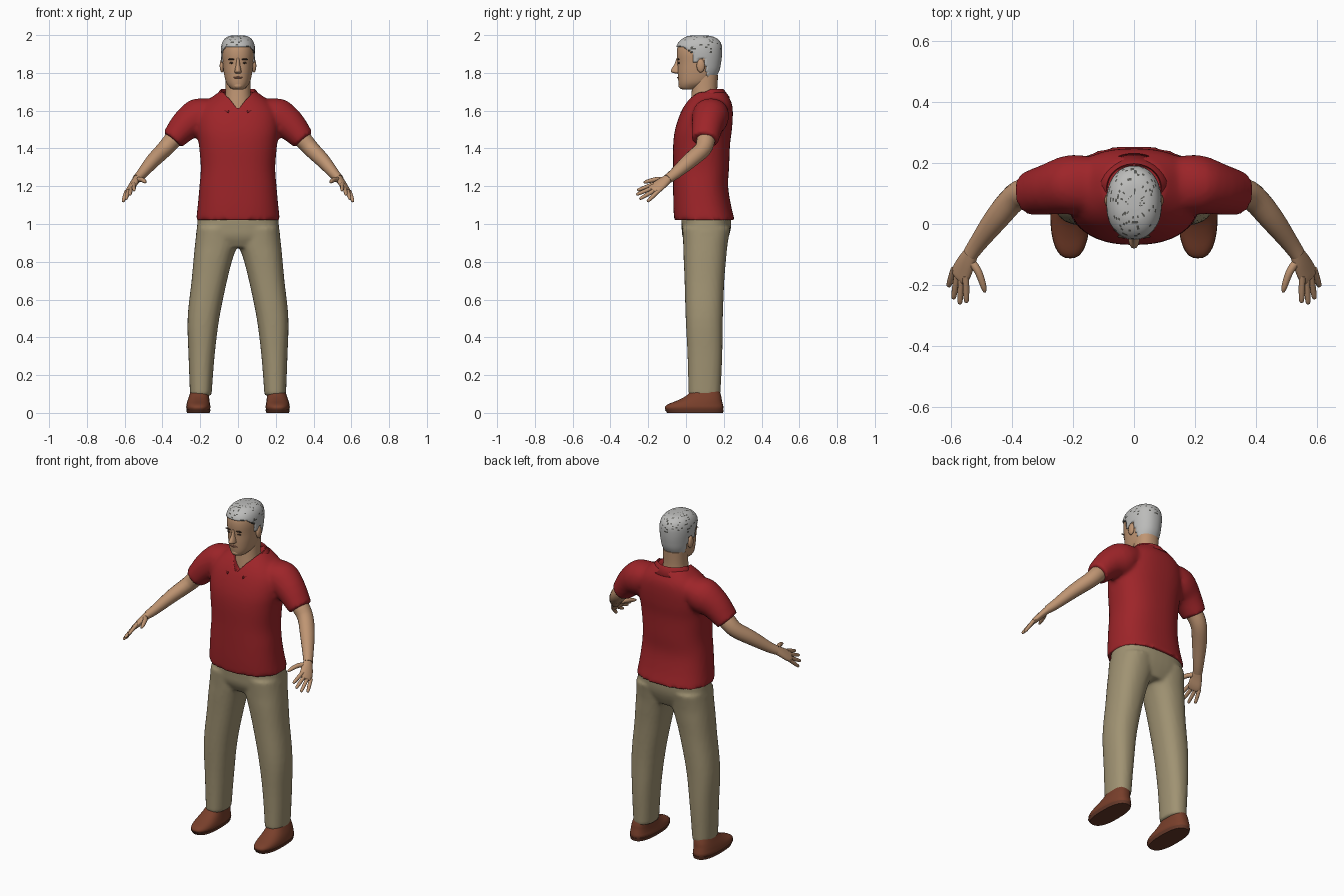
import bpy, bmesh, math, random
from mathutils import Vector

if "Cube" in bpy.data.objects:
    bpy.data.objects.remove(bpy.data.objects["Cube"])

random.seed(4)


def material(name, rgb):
    m = bpy.data.materials.new(name)
    m.diffuse_color = (*rgb, 1)
    m.use_nodes = True
    m.node_tree.nodes["Principled BSDF"].inputs["Base Color"].default_value = m.diffuse_color
    return m


RED = material("shirt red", (.34, .018, .022))
KHAKI = material("trouser khaki", (.35, .29, .17))
SKIN = material("skin", (.52, .30, .17))
GREY = material("hair grey", (.50, .50, .49))
FLECK = material("hair fleck", (.10, .10, .09))
BROWN = material("shoe brown", (.19, .05, .024))
SOLE = material("sole brown", (.13, .04, .022))
DARK = material("eye dark", (.05, .03, .02))
LIP = material("lip", (.33, .14, .09))


def smooth_rows(rows, sub):
    """Catmull-Rom interpolation of parameter rows."""
    out, n = [], len(rows)
    for i in range(n - 1):
        a, b, c, d = (rows[min(max(k, 0), n - 1)] for k in range(i - 1, i + 3))
        for s in range(sub):
            t = s / sub
            out.append([.5 * (2 * q + (r - p) * t + (2 * p - 5 * q + 4 * r - w) * t * t
                              + (3 * q - p - 3 * r + w) * t ** 3)
                        for p, q, r, w in zip(a, b, c, d)])
    return out + [list(rows[-1])]


def skin_rings(bm, rings):
    vs = [[bm.verts.new(p) for p in ring] for ring in rings]
    n = len(vs[0])
    for a, b in zip(vs, vs[1:]):
        for i in range(n):
            bm.faces.new((a[i], a[(i + 1) % n], b[(i + 1) % n], b[i]))
    bm.faces.new(vs[0])
    bm.faces.new(vs[-1])


def loft(bm, rows, segs=32, sub=4, power=2.2, grow=0.0):
    """Horizontal rings; each row is z, centre x, half width, front y, back y."""
    rings = []
    for z, cx, rx, yf, yb in smooth_rows(rows, sub):
        ring = []
        for i in range(segs):
            t = 2 * math.pi * i / segs
            c, s = math.cos(t), math.sin(t)
            x = math.copysign(abs(c) ** (2 / power), c) * (abs(rx) + grow)
            y = math.copysign(abs(s) ** (2 / power), s) * ((yb - yf) / 2 + grow)
            ring.append((cx + x, (yf + yb) / 2 + y, z + grow))
        rings.append(ring)
    skin_rings(bm, rings)


def tube(bm, rows, side=(0, 1, 0), segs=16, sub=3):
    """Rings along a path; each row is x, y, z, radius along side, other radius."""
    rows = smooth_rows(rows, sub)
    pts = [Vector(r[:3]) for r in rows]
    rings = []
    for i, r in enumerate(rows):
        d = (pts[min(i + 1, len(pts) - 1)] - pts[max(i - 1, 0)]).normalized()
        v = d.cross(Vector(side)).normalized()
        u = v.cross(d)
        rings.append([pts[i] + u * r[3] * math.cos(a) + v * r[4] * math.sin(a)
                      for a in (2 * math.pi * k / segs for k in range(segs))])
    skin_rings(bm, rings)


def finish(name, bm, *mats, mirror=False):
    bmesh.ops.recalc_face_normals(bm, faces=bm.faces[:])
    me = bpy.data.meshes.new(name)
    bm.to_mesh(me)
    bm.free()
    for m in mats:
        me.materials.append(m)
    ob = bpy.data.objects.new(name, me)
    bpy.context.collection.objects.link(ob)
    bpy.ops.object.select_all(action='DESELECT')
    ob.select_set(True)
    bpy.context.view_layer.objects.active = ob
    bpy.ops.object.shade_smooth_by_angle(angle=math.radians(50))
    if mirror:
        ob.modifiers.new("mirror", 'MIRROR').use_mirror_merge = False
    return ob


def fuse(ob, voxel, rounds):
    r = ob.modifiers.new("fuse", 'REMESH')
    r.mode, r.voxel_size, r.use_smooth_shade = 'VOXEL', voxel, True
    s = ob.modifiers.new("soften", 'SMOOTH')
    s.factor, s.iterations = .5, rounds


def blob(name, loc, size, mat, mirror=True):
    bm = bmesh.new()
    bmesh.ops.create_uvsphere(bm, u_segments=16, v_segments=10, radius=1)
    for v in bm.verts:
        v.co = Vector(loc) + Vector(a * b for a, b in zip(v.co, size))
    return finish(name, bm, mat, mirror=mirror)


# Shirt: body and both sleeves fused together
bm = bmesh.new()
loft(bm, [(1.02, 0, .222, -.063, .258), (1.10, 0, .213, -.067, .238), (1.20, 0, .204, -.068, .223),
          (1.30, 0, .197, -.068, .228), (1.42, 0, .207, -.068, .233), (1.50, 0, .217, -.058, .243),
          (1.58, 0, .212, -.032, .248), (1.64, 0, .175, 0, .242), (1.70, 0, .10, .05, .21)],
     segs=48, power=2.4)
for s in (-1, 1):
    tube(bm, [(s * .12, .13, 1.61, .085, .06), (s * .20, .13, 1.57, .098, .10),
              (s * .275, .115, 1.525, .085, .084), (s * .347, .10, 1.445, .072, .062)], segs=24)
shirt = finish("shirt", bm, RED)
fuse(shirt, .012, 4)

# Hidden cutter opens the V neck
bm = bmesh.new()
loft(bm, [(1.615, 0, .008, -.08, .06), (1.66, 0, .045, -.06, .17), (1.70, 0, .08, -.04, .20),
          (1.78, 0, .095, -.04, .21)], sub=2)
cutter = finish("neck_cutter", bm, RED)
cutter.hide_render = True
cutter.display_type = 'WIRE'
cut = shirt.modifiers.new("neck opening", 'BOOLEAN')
cut.operation, cut.object = 'DIFFERENCE', cutter

# Folded collar with two points at the front
bm = bmesh.new()
prev = None
for i in range(41):
    t = -2.75 + 5.5 * i / 40
    sn, c = math.sin(t), math.cos(t)
    z = 1.715 - .08 * max(0, (abs(t) - 1.4) / 1.35) ** 1.2
    row = [bm.verts.new((rx * sn, .12 + (rb if c > 0 else rf) * c, z - dz))
           for rx, rb, rf, dz in ((.078, .07, .10, .05), (.09, .078, .115, 0), (.132, .112, .163, .045))]
    if prev:
        for k in range(2):
            bm.faces.new((prev[k], prev[k + 1], row[k + 1], row[k]))
    prev = row
collar = finish("collar", bm, RED)
collar.modifiers.new("cloth", 'SOLIDIFY').thickness = .006

# Trousers: hips and both legs fused together
bm = bmesh.new()
loft(bm, [(.875, 0, .12, .01, .20), (.93, 0, .215, -.018, .225), (.98, 0, .217, -.023, .238),
          (1.04, 0, .212, -.025, .24)], segs=40, power=2.5)
for s in (-1, 1):
    loft(bm, [(.09, s * .197, .057, .013, .182), (.30, s * .193, .069, .008, .192),
              (.50, s * .183, .084, -.002, .195), (.70, s * .152, .094, -.008, .203),
              (.82, s * .131, .104, -.013, .213), (.89, s * .116, .112, -.015, .22),
              (.98, s * .11, .108, -.02, .235)], segs=28, power=2.3)
fuse(finish("trousers", bm, KHAKI), .011, 4)

# Shoes and soles
bm = bmesh.new()
loft(bm, [(.016, .21, .060, -.108, .196), (.03, .21, .064, -.112, .198), (.046, .21, .062, -.095, .195),
          (.066, .209, .058, -.045, .19), (.09, .206, .053, 0, .186), (.125, .20, .047, .04, .175)],
     power=2.5)
finish("shoes", bm, BROWN, mirror=True)
bm = bmesh.new()
loft(bm, [(0, .21, .060, -.100, .196), (.018, .21, .065, -.113, .20)], sub=1, power=2.5)
finish("soles", bm, SOLE, mirror=True)

# Arms with palm, fingers and thumb
bm = bmesh.new()
tube(bm, [(.29, .11, 1.49, .045, .045), (.345, .105, 1.445, .049, .047), (.39, .088, 1.395, .045, .043),
          (.45, .02, 1.335, .042, .038), (.51, -.06, 1.265, .031, .028), (.537, -.098, 1.238, .027, .023)])
across = (-.045, -.03, .04)
tube(bm, [(.53, -.088, 1.245, .024, .021), (.547, -.12, 1.222, .033, .019),
          (.563, -.152, 1.197, .039, .017), (.574, -.175, 1.182, .037, .013),
          (.577, -.181, 1.178, .028, .006)], side=across)
tips = [(.55, -.258, 1.178), (.572, -.263, 1.155), (.593, -.246, 1.132), (.609, -.205, 1.118)]
first, last = Vector((.552, -.182, 1.207)), Vector((.593, -.155, 1.166))
for i, tip in enumerate(tips):
    a, b = first.lerp(last, i / 3), Vector(tip)
    tube(bm, [(*a.lerp(b, f), r, r) for f, r in ((-.15, .011), (.5, .0105), (.92, .008), (1, .003))],
         side=across, segs=10)
tube(bm, [(.54, -.115, 1.232, .014, .014), (.512, -.155, 1.236, .013, .013),
          (.494, -.205, 1.225, .010, .010), (.49, -.224, 1.219, .004, .004)], side=(0, 0, 1), segs=10)
finish("arms", bm, SKIN, mirror=True)

# Neck and head
bm = bmesh.new()
loft(bm, [(1.57, 0, .085, .02, .18), (1.64, 0, .073, .025, .172), (1.70, 0, .066, .03, .165),
          (1.79, 0, .066, .035, .17)])
finish("neck", bm, SKIN)
HEAD = [(1.712, 0, .028, -.018, .05), (1.722, 0, .042, -.033, .08), (1.75, 0, .063, -.04, .135),
        (1.80, 0, .075, -.044, .168), (1.85, 0, .081, -.045, .180), (1.90, 0, .085, -.049, .185),
        (1.94, 0, .082, -.043, .183), (1.97, 0, .069, -.02, .166), (1.988, 0, .045, .015, .13),
        (1.993, 0, .012, .055, .085)]
bm = bmesh.new()
loft(bm, HEAD, segs=40)
finish("head", bm, SKIN)

# Hair: a grown copy of the head trimmed along the hairline
HAIRLINE = [(-1, 1.935), (-.01, 1.935), (.03, 1.91), (.045, 1.855), (.062, 1.855), (.07, 1.88),
            (.098, 1.87), (.108, 1.80), (.125, 1.76), (1, 1.75)]


def hairline(y):
    for (y0, z0), (y1, z1) in zip(HAIRLINE, HAIRLINE[1:]):
        if y <= y1:
            return z0 + (z1 - z0) * (y - y0) / (y1 - y0)


bm = bmesh.new()
loft(bm, HEAD, segs=56, sub=5, grow=.006)
bmesh.ops.recalc_face_normals(bm, faces=bm.faces[:])
bald = []
for f in bm.faces:
    c = f.calc_center_median()
    if c.z < hairline(c.y):
        bald.append(f)
    elif c.z > 1.91 and random.random() < .10:
        f.material_index = 1
bmesh.ops.delete(bm, geom=bald, context='FACES')
hair = finish("hair", bm, GREY, FLECK)
hair.modifiers.new("thickness", 'SOLIDIFY').thickness = .010

# Face details
bm = bmesh.new()
loft(bm, [(1.878, 0, .009, -.05, -.01), (1.845, 0, .011, -.062, -.01), (1.815, 0, .017, -.080, -.01),
          (1.803, 0, .018, -.076, -.01), (1.797, 0, .011, -.058, -.01)], segs=16)
finish("nose", bm, SKIN)
blob("ears", (.085, .078, 1.838), (.012, .022, .036), SKIN)
blob("eyebrows", (.034, -.041, 1.872), (.020, .006, .004), DARK)
blob("eyes", (.033, -.037, 1.853), (.012, .005, .005), DARK)
blob("mouth", (0, -.041, 1.775), (.025, .006, .005), LIP, mirror=False)
blob("chin", (0, -.022, 1.733), (.026, .018, .018), SKIN, mirror=False)
